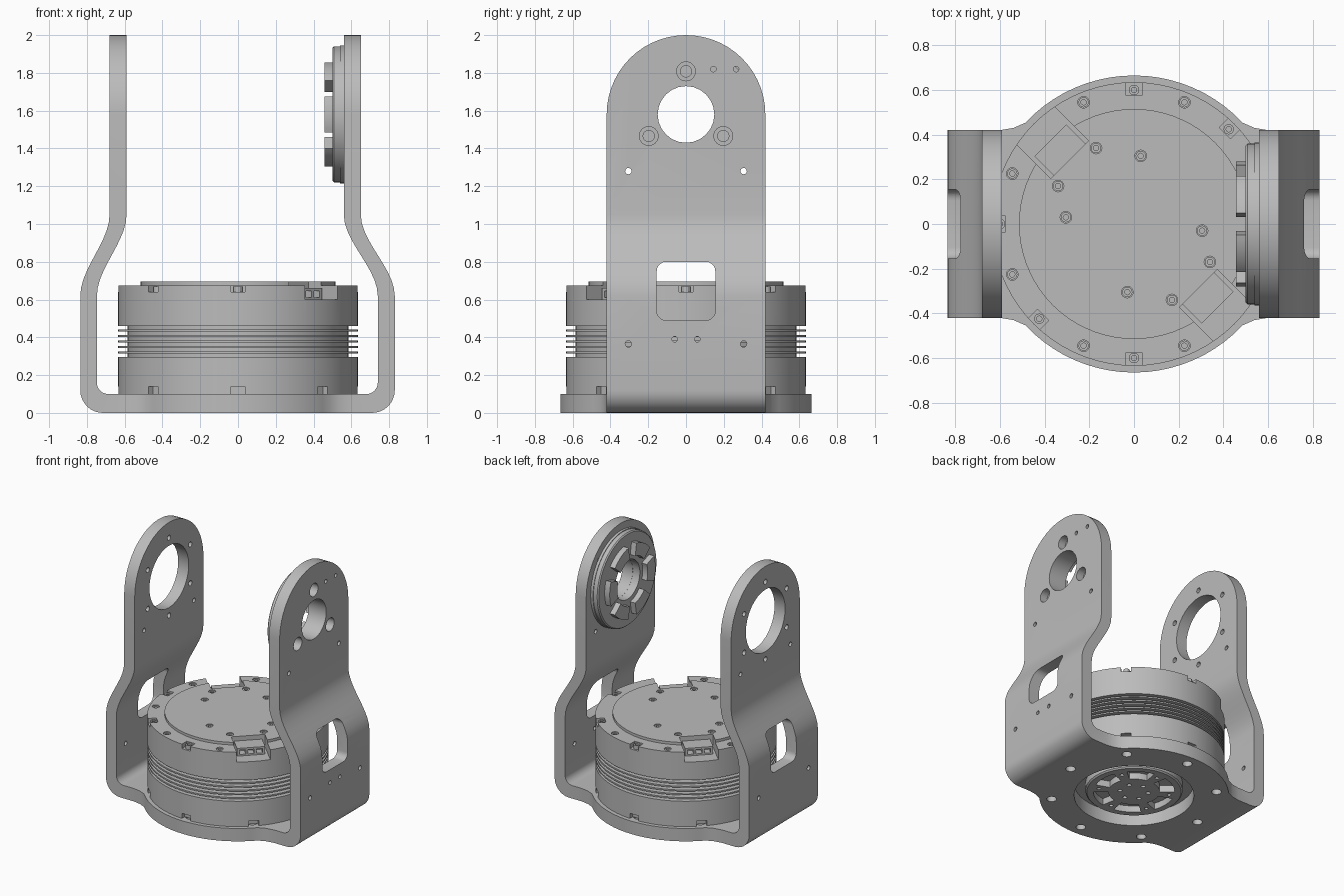
import bpy, bmesh
from math import sin, cos, pi, radians

old = bpy.data.objects.get("Cube")
if old:
    bpy.data.objects.remove(old)

metal = bpy.data.materials.new("satin_grey")
metal.use_nodes = True
grey = (0.5, 0.5, 0.5, 1)
metal.diffuse_color = grey
metal.node_tree.nodes["Principled BSDF"].inputs["Base Color"].default_value = grey

AXES = {"x": lambda u, v, w: (w, u, v),
        "y": lambda u, v, w: (u, w, v),
        "z": lambda u, v, w: (u, v, w)}


# ---- outline helpers ----
def arc(cx, cy, r, a0, a1, n=8):
    steps = [radians(a0 + (a1 - a0) * i / n) for i in range(n + 1)]
    return [(cx + r * cos(t), cy + r * sin(t)) for t in steps]


def circle(cx, cy, r, n=24):
    return arc(cx, cy, r, 0, 360, n)[:-1]


def radial_box(r0, r1, half, deg):
    c, s = cos(radians(deg)), sin(radians(deg))
    box = [(r0, -half), (r1, -half), (r1, half), (r0, half)]
    return [(u * c - v * s, u * s + v * c) for u, v in box]


def sector(cy, r0, r1, deg, half):
    return arc(0, cy, r1, deg - half, deg + half) + arc(0, cy, r0, deg + half, deg - half)


def polar(r, deg):
    return r * cos(radians(deg)), r * sin(radians(deg))


# ---- solid helpers ----
def prism(bm, pts, w0, w1, axis="z"):
    to = AXES[axis]
    a = [bm.verts.new(to(u, v, w0)) for u, v in pts]
    b = [bm.verts.new(to(u, v, w1)) for u, v in pts]
    faces = [bm.faces.new(a), bm.faces.new(b)]
    for i in range(len(a)):
        j = (i + 1) % len(a)
        faces.append(bm.faces.new((a[i], a[j], b[j], b[i])))
    bmesh.ops.recalc_face_normals(bm, faces=faces)


def lathe(bm, profile, axis="z", cx=0, cy=0, n=64):
    # closed profile of (radius, height) turned about an axis
    to = AXES[axis]
    rings = []
    for r, w in profile:
        if r == 0:
            rings.append([bm.verts.new(to(cx, cy, w))] * n)
        else:
            rings.append([bm.verts.new(to(u, v, w)) for u, v in circle(cx, cy, r, n)])
    faces = []
    for k in range(len(rings)):
        p, q = rings[k], rings[(k + 1) % len(rings)]
        for i in range(n):
            j = (i + 1) % n
            ring = list(dict.fromkeys((p[i], p[j], q[j], q[i])))
            if len(ring) > 2:
                faces.append(bm.faces.new(ring))
    bmesh.ops.recalc_face_normals(bm, faces=faces)


def finish(bm, name):
    mesh = bpy.data.meshes.new(name)
    bm.to_mesh(mesh)
    bm.free()
    mesh.materials.append(metal)
    ob = bpy.data.objects.new(name, mesh)
    bpy.context.scene.collection.objects.link(ob)
    return ob


def boolean(ob, bm, operation="DIFFERENCE"):
    tool = finish(bm, "cutter")
    tool.hide_render = True
    mod = ob.modifiers.new("cut", "BOOLEAN")
    mod.operation, mod.solver, mod.object = operation, "EXACT", tool
    mod.use_self = operation == "DIFFERENCE"
    bpy.context.view_layer.objects.active = ob
    bpy.ops.object.modifier_apply(modifier=mod.name)
    bpy.data.objects.remove(tool)


def smooth(ob):
    bpy.ops.object.select_all(action="DESELECT")
    ob.select_set(True)
    bpy.context.view_layer.objects.active = ob
    bpy.ops.object.shade_smooth_by_angle(angle=radians(28))


# ---- U-shaped bracket ----
PIVOT = 1.58


def bend(low, high, n=10):
    # S-curve from the wide lower wall to the narrower upper wall
    out = []
    for i in range(n + 1):
        t = i / n
        out.append((low + (high - low) * t * t * (3 - 2 * t), 0.62 + 0.43 * t))
    return out + [(high, 2.1)]


def wall(out_low, out_high, in_low, in_high):
    outer = arc(out_low - 0.12, 0.12, 0.12, -90, 0) + bend(out_low, out_high)
    inner = arc(in_low - 0.06, 0.16, 0.06, -90, 0) + bend(in_low, in_high)
    return outer + inner[::-1]


left = wall(0.83, 0.65, 0.74, 0.56)
right = [(-x, z) for x, z in wall(0.835, 0.68, 0.747, 0.59)]
bm = bmesh.new()
prism(bm, left + right[::-1], -0.42, 0.42, "y")
bracket = finish(bm, "bracket")

# rounded arm tops
bm = bmesh.new()
prism(bm, [(-0.42, -0.2), (0.42, -0.2)] + arc(0, PIVOT, 0.42, 0, 180, 28), -1, 1, "x")
boolean(bracket, bm, "INTERSECT")

# round base flange with small fillets into the walls
quarter = [(0.6, 0.42), (0.54, 0.43)] + arc(0, 0, 0.665, 43, 90, 10)
half = quarter + [(-x, y) for x, y in quarter[-2::-1]]
bm = bmesh.new()
prism(bm, half + [(x, -y) for x, y in half[::-1]], 0, 0.1)
boolean(bracket, bm, "UNION")

# openings in the base and arms
bm = bmesh.new()
prism(bm, circle(0, 0, 0.42, 48), -0.1, 0.2)
for k in range(8):
    prism(bm, circle(*polar(0.58, 45 * k), 0.035, 16), -0.1, 0.2)
window = []
for sy, sz, a in ((1, 1, 0), (-1, 1, 90), (-1, -1, 180), (1, -1, 270)):
    window += arc(sy * 0.105, 0.645 + sz * 0.105, 0.05, a, a + 90, 5)
for w0, w1 in ((-1, -0.3), (0.3, 1)):
    prism(bm, window, w0, w1, "x")
    for y in (-0.305, 0.305):
        for z in (0.365, 1.28):
            prism(bm, circle(y, z, 0.017, 12), w0, w1, "x")
prism(bm, circle(0, PIVOT, 0.15), 0.3, 1, "x")
prism(bm, circle(0, PIVOT, 0.24, 32), -1, -0.3, "x")
for k in range(6):
    y, z = polar(0.3, 30 + 60 * k)
    prism(bm, circle(y, PIVOT + z, 0.02, 12), -1, -0.3, "x")
for k in range(3):
    y, z = polar(0.228, 90 + 120 * k)
    prism(bm, circle(y, PIVOT + z, 0.05), 0.59, 1, "x")
    prism(bm, circle(y, PIVOT + z, 0.03, 16), 0.3, 0.8, "x")
for y, z in ((0.145, 1.82), (0.265, 1.82), (-0.06, 0.39), (0.06, 0.39)):
    prism(bm, circle(y, z, 0.015, 12), 0.3, 1, "x")
boolean(bracket, bm)
smooth(bracket)

# ---- motor drum with cooling fins ----
DRUM, TOP, LID = 0.635, 0.675, 0.695
profile = [(0, 0.1), (DRUM, 0.1)]
for k in range(6):
    z = 0.296 + 0.029 * k
    profile += [(DRUM, z), (0.585, z), (0.585, z + 0.018), (DRUM, z + 0.018)]
profile += [(DRUM, TOP), (0.515, TOP), (0.515, LID), (0, LID)]
bm = bmesh.new()
lathe(bm, profile, n=72)
motor = finish(bm, "motor_drum")

CONNECTORS = (135, 315)
screws = []
bm = bmesh.new()
for deg in CONNECTORS:
    prism(bm, radial_box(0.407, 0.8, 0.12, deg), 0.6, 0.8)
for k in range(8):
    deg = 45 * k
    prism(bm, radial_box(0.6, 0.7, 0.036, deg), 0.05, 0.14)
    if deg not in CONNECTORS:
        prism(bm, radial_box(0.575, 0.7, 0.036, deg), 0.64, 0.8)
        screws.append((*polar(0.6, deg), 0.635, 0.67))
for deg in (67.5, 112.5, 157.5, 202.5, 247.5, 292.5):
    prism(bm, circle(*polar(0.59, deg), 0.026, 16), 0.65, 0.8)
    screws.append((*polar(0.59, deg), 0.645, 0.668))
for x, y in ((0.17, -0.34), (0.34, -0.17), (0.305, -0.03), (0.03, 0.305)):
    for s in (-1, 1):
        prism(bm, circle(s * x, s * y, 0.026, 16), 0.675, 0.8)
        screws.append((s * x, s * y, 0.67, 0.69))
boolean(motor, bm)
smooth(motor)

# socket-head screws
bm = bmesh.new()
for x, y, z0, z1 in screws:
    lathe(bm, [(0, z0), (0.023, z0), (0.023, z1), (0.012, z1), (0.012, z1 - 0.012), (0, z1 - 0.012)],
          cx=x, cy=y, n=12)
smooth(finish(bm, "motor_screws"))

# cable connectors with three sockets each
bm = bmesh.new()
for deg in CONNECTORS:
    prism(bm, radial_box(0.4, 0.53, 0.1, deg), 0.595, 0.66)
connector = finish(bm, "cable_connectors")
bm = bmesh.new()
for deg in CONNECTORS:
    c, s = cos(radians(deg)), sin(radians(deg))
    for off in (-0.06, 0, 0.06):
        slot = radial_box(0.47, 0.6, 0.022, deg)
        prism(bm, [(x - s * off, y + c * off) for x, y in slot], 0.612, 0.645)
boolean(connector, bm)

# ---- output hub under the motor, with six sockets ----
bm = bmesh.new()
lathe(bm, [(0, 0.03), (0.33, 0.03), (0.34, 0.04), (0.34, 0.11), (0, 0.11)])
hub = finish(bm, "output_hub")
bm = bmesh.new()
for k in range(6):
    prism(bm, sector(0, 0.18, 0.285, 60 * k, 20), -0.1, 0.08)
    prism(bm, circle(*polar(0.1, 60 * k + 30), 0.016, 12), -0.1, 0.06)
    prism(bm, circle(*polar(0.25, 60 * k + 30), 0.014, 12), -0.1, 0.06)
boolean(hub, bm)
smooth(hub)

# ---- drive coupling on the left arm, with six raised lugs ----
bm = bmesh.new()
lathe(bm, [(0.15, 0.56), (0.365, 0.56), (0.365, 0.54), (0.36, 0.54),
           (0.36, 0.508), (0.352, 0.5), (0.15, 0.5)], "x", 0, PIVOT)
smooth(finish(bm, "coupling_disc"))
bm = bmesh.new()
for k in range(6):
    prism(bm, sector(PIVOT, 0.185, 0.28, 60 * k, 20), 0.457, 0.502, "x")
smooth(finish(bm, "coupling_lugs"))
